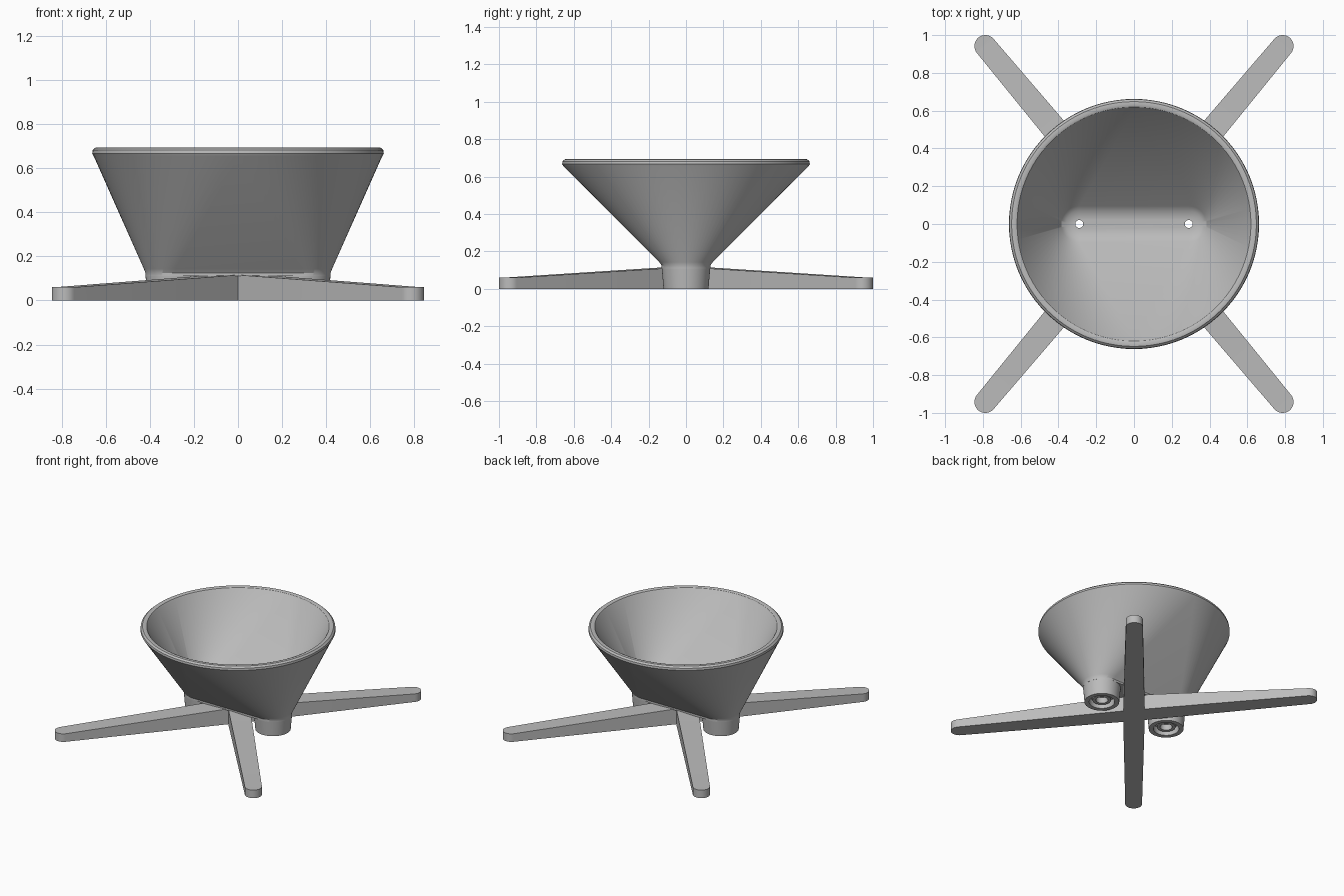
import bpy
import bmesh
from math import sin, cos, pi, atan2, hypot
from mathutils import Matrix

old = bpy.data.objects.get("Cube")
if old:
    bpy.data.objects.remove(old, do_unlink=True)

GREY = (0.5, 0.5, 0.5, 1)
mat = bpy.data.materials.new("plain grey")
mat.use_nodes = True
mat.diffuse_color = GREY
mat.node_tree.nodes["Principled BSDF"].inputs["Base Color"].default_value = GREY

SPACING = 0.29   # drain hole distance from the centre
HOLE = 0.021
HALF = 48        # segments per half turn


def finish(name, bm):
    bmesh.ops.remove_doubles(bm, verts=bm.verts, dist=0.0001)
    bmesh.ops.recalc_face_normals(bm, faces=bm.faces)
    mesh = bpy.data.meshes.new(name)
    bm.to_mesh(mesh)
    bm.free()
    mesh.materials.append(mat)
    obj = bpy.data.objects.new(name, mesh)
    bpy.context.collection.objects.link(obj)
    return obj


def smooth(obj):
    bpy.ops.object.select_all(action='DESELECT')
    obj.select_set(True)
    bpy.context.view_layer.objects.active = obj
    bpy.ops.object.shade_smooth_by_angle(angle=pi / 6)


def loft(bm, sections, shift=0, closed=False):
    """Join slot outlines given as (half spacing, radius, height)."""
    rings = []
    for s, r, z in sections:
        ring = []
        for side in (1, -1):
            for i in range(HALF + 1):
                a = -pi / 2 + pi * i / HALF
                ring.append(bm.verts.new((shift + side * (s + r * cos(a)), side * r * sin(a), z)))
        rings.append(ring)
    pairs = list(zip(rings, rings[1:]))
    if closed:
        pairs.append((rings[-1], rings[0]))
    for lo, hi in pairs:
        for i in range(len(lo)):
            j = (i + 1) % len(lo)
            bm.faces.new((lo[i], lo[j], hi[j], hi[i]))
    if not closed:
        bm.faces.new(rings[0][::-1])
        bm.faces.new(rings[-1])


# Bowl: slot-shaped floor flaring into a round, rounded rim
bm = bmesh.new()
loft(bm, [
    (SPACING, 0.13, 0.11), (SPACING, 0.13, 0.125), (0.284, 0.143, 0.143),
    (0, 0.655, 0.655), (0, 0.662, 0.667), (0, 0.660, 0.682), (0, 0.648, 0.693),
    (0, 0.632, 0.695), (0, 0.619, 0.69), (0, 0.612, 0.68),
    (SPACING, 0.095, 0.165), (SPACING, 0.07, 0.147), (SPACING, 0.035, 0.137),
])
bowl = finish("bowl", bm)

# Drain holes through the floor
bm = bmesh.new()
for x in (-SPACING, SPACING):
    bmesh.ops.create_cone(bm, cap_ends=True, segments=32, radius1=HOLE, radius2=HOLE,
                          depth=0.3, matrix=Matrix.Translation((x, 0, 0.13)))
cutter = finish("hole_cutter", bm)
cutter.hide_render = True
cut = bowl.modifiers.new("drain holes", 'BOOLEAN')
cut.operation = 'DIFFERENCE'
cut.solver = 'EXACT'
cut.object = cutter
bpy.context.view_layer.objects.active = bowl
bpy.ops.object.modifier_apply(modifier=cut.name)
bpy.data.objects.remove(cutter, do_unlink=True)
smooth(bowl)

# Round feet under the holes, with a ring groove and a counterbore
foot_profile = [
    (0.13, 0.115), (0.12, 0), (0.088, 0), (0.088, 0.05), (0.064, 0.05),
    (0.064, 0.015), (0.042, 0.015), (0.042, 0.06), (HOLE, 0.06), (HOLE, 0.115),
]
for name, x in (("left_foot", SPACING), ("right_foot", -SPACING)):
    bm = bmesh.new()
    loft(bm, [(0, r, z) for r, z in foot_profile], x, closed=True)
    smooth(finish(name, bm))

# Four tapering legs, sloping down to rounded tips
TIP = (0.787, 0.942)
REACH = hypot(*TIP)
TIP_R = 0.058


def leg(name, sx, sy):
    bm = bmesh.new()
    outline = [(0, -0.075, 0.12)]
    for i in range(17):
        a = -pi / 2 + pi * i / 16
        outline.append((REACH + TIP_R * cos(a), TIP_R * sin(a), 0.06))
    outline.append((0, 0.075, 0.12))
    n = len(outline)
    low = [bm.verts.new((x, y, 0)) for x, y, z in outline]
    top = [bm.verts.new(p) for p in outline]
    bm.faces.new(low[::-1])
    bm.faces.new((top[0], top[1], top[-2], top[-1]))
    bm.faces.new(top[1:-1])
    for i in range(n):
        j = (i + 1) % n
        bm.faces.new((low[i], low[j], top[j], top[i]))
    turn = Matrix.Rotation(atan2(sy * TIP[1], sx * TIP[0]), 4, 'Z')
    bmesh.ops.transform(bm, matrix=turn, verts=bm.verts)
    smooth(finish(name, bm))


for side, sx in (("left", 1), ("right", -1)):
    for end, sy in (("front", -1), ("back", 1)):
        leg(f"{end}_{side}_leg", sx, sy)
